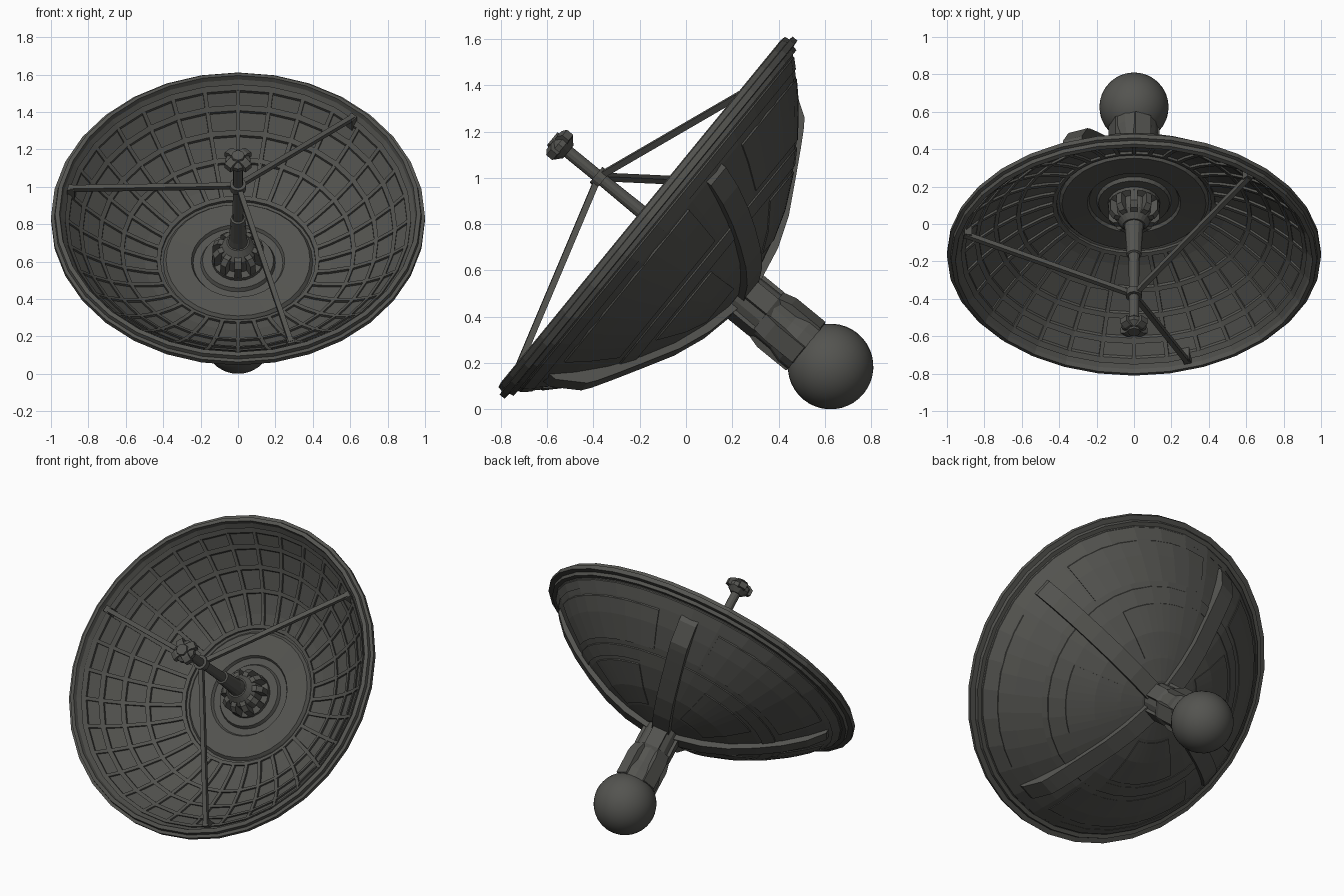
import bpy, bmesh, math
from mathutils import Matrix, Vector

if "Cube" in bpy.data.objects:
    bpy.data.objects.remove(bpy.data.objects["Cube"])

# Local frame: X = side, Y = up along the dish face, Z = along the dish axis from the ball centre
S, C = 0.774, 0.633
AXIS = Matrix(((1, 0, 0, 0), (0, C, -S, 0.625), (0, S, C, 0.185), (0, 0, 0, 1)))
N = 32

grey = bpy.data.materials.new("dark_grey_metal")
grey.diffuse_color = (0.088, 0.088, 0.08, 1)
grey.use_nodes = True
grey.node_tree.nodes["Principled BSDF"].inputs["Base Color"].default_value = grey.diffuse_color


def finish(name, bm, smooth=False):
    bmesh.ops.remove_doubles(bm, verts=bm.verts, dist=1e-5)
    bmesh.ops.recalc_face_normals(bm, faces=bm.faces)
    me = bpy.data.meshes.new(name)
    bm.to_mesh(me)
    bm.free()
    me.materials.append(grey)
    for p in me.polygons:
        p.use_smooth = smooth
    ob = bpy.data.objects.new(name, me)
    ob.matrix_world = AXIS
    bpy.context.collection.objects.link(ob)
    return ob


def add_lathe(bm, prof, n=N, closed=False):
    rings = []
    for k in range(n):
        a = 2 * math.pi * k / n
        rings.append([bm.verts.new((r * math.cos(a), r * math.sin(a), t)) for r, t in prof])
    m = len(prof)
    for k in range(n):
        A, B = rings[k], rings[(k + 1) % n]
        for i in range(m if closed else m - 1):
            j = (i + 1) % m
            q = [A[i], B[i], B[j], A[j]]
            if prof[i][0] == 0:
                q = [A[i], B[j], A[j]]
            elif prof[j][0] == 0:
                q = [A[i], B[i], A[j]]
            bm.faces.new(q)


def lathe(name, prof, n=N, closed=False):
    bm = bmesh.new()
    add_lathe(bm, prof, n, closed)
    return finish(name, bm)


def add_loft(bm, sections):
    """Skin a list of equal-length point loops and cap both ends."""
    L = [[bm.verts.new(p) for p in s] for s in sections]
    m = len(L[0])
    for A, B in zip(L, L[1:]):
        for i in range(m):
            bm.faces.new((A[i], A[(i + 1) % m], B[(i + 1) % m], B[i]))
    bm.faces.new(L[0])
    bm.faces.new(L[-1])


def polar(a, r, side, t):
    return Vector((r * math.cos(a) - side * math.sin(a), r * math.sin(a) + side * math.cos(a), t))


def add_strip(bm, a, pts, w):
    """Bar running outward at angle a; pts = (radius, low t, high t)."""
    add_loft(bm, [[polar(a, r, -w / 2, lo), polar(a, r, w / 2, lo),
                   polar(a, r, w / 2, hi), polar(a, r, -w / 2, hi)] for r, lo, hi in pts])


def add_rod(bm, p, q, rad, n=4):
    p, q = Vector(p), Vector(q)
    rot = (q - p).to_track_quat('Z', 'Y')
    add_loft(bm, [[c + rot @ Vector((rad * math.cos(2 * math.pi * (k + .5) / n),
                                     rad * math.sin(2 * math.pi * (k + .5) / n), 0))
                   for k in range(n)] for c in (p, q)])


def lookup(table, r):
    for (r0, t0), (r1, t1) in zip(table, table[1:]):
        if r <= r1:
            return t0 + (t1 - t0) * (r - r0) / (r1 - r0)
    return table[-1][1]


# Dish shell with stepped rim
outer = [(0, .5), (.12, .505), (.25, .535), (.4, .585), (.55, .66), (.68, .742),
         (.8, .838), (.88, .915), (.94, .98)]
inner = [(.4, .65), (.5, .685), (.62, .742), (.74, .825), (.84, .912), (.925, 1.005)]
rim = [(.965, .98), (.97, 1.0), (1.0, 1.003), (1.0, 1.03), (.982, 1.033), (.978, 1.055),
       (.955, 1.06), (.948, 1.035)]
floor = [(.385, .668), (.25, .662), (.24, .645), (.2, .645), (.19, .665), (.15, .665), (0, .665)]
lathe("dish_shell", outer + rim + inner[::-1] + floor)

# Raised grid inside the dish
bm = bmesh.new()
for k in range(N):
    add_strip(bm, 2 * math.pi * k / N,
              [(r, lookup(inner, r) - .012, lookup(inner, r) + .016)
               for r in (.42, .5, .62, .74, .84, .92)], .022)
finish("inner_ribs", bm)
bm = bmesh.new()
for r in (.425, .62, .74, .84, .915):
    a, b = r - .011, r + .011
    ta, tb = lookup(inner, a), lookup(inner, b)
    add_lathe(bm, [(a, ta - .012), (b, tb - .012), (b, tb + .016), (a, ta + .016)], N, True)
finish("inner_rings", bm)

# Rings on the back of the dish
bm = bmesh.new()
for a, b in ((.575, .64), (.9, .935)):
    ta, tb = lookup(outer, a), lookup(outer, b)
    add_lathe(bm, [(a, ta + .01), (a, ta - .007), (b, tb - .007), (b, tb + .01)], N, True)
finish("back_rings", bm)

# Four curved support arms (one opposite pair deeper near its ends) and the panels between them
arm_angles = [math.radians(22 + 90 * k) for k in range(4)]
bm = bmesh.new()
for k, a in enumerate(arm_angles):
    deep = (0, 0, 0, 0, .012, .03, .035, .01) if k % 2 else (0,) * 8
    base = ((.08, .035), (.25, .035), (.4, .032), (.55, .03), (.68, .032), (.76, .034), (.8, .034), (.88, .02))
    add_strip(bm, a, [(r, lookup(outer, r) - h - d, lookup(outer, r) + .015)
                      for (r, h), d in zip(base, deep)], .11)
finish("back_arms", bm)
bm = bmesh.new()
for a in arm_angles:
    for radii, half in (((.27, .4, .55), 22), ((.67, .8, .87), 32)):
        secs = []
        for k in range(9):
            b = a + math.pi / 4 + math.radians(half) * (k / 4 - 1)
            secs.append([polar(b, r, 0, lookup(outer, r) - .006) for r in radii] +
                        [polar(b, r, 0, lookup(outer, r) + .012) for r in radii[::-1]])
        add_loft(bm, secs)
finish("back_panels", bm)

# Ball and neck
bm = bmesh.new()
bmesh.ops.create_uvsphere(bm, u_segments=32, v_segments=20, radius=.185)
finish("base_ball", bm, True)
lathe("neck", [(0, .08), (.125, .08), (.125, .19), (.108, .25), (.104, .56), (0, .56)], 16)
bm = bmesh.new()
for a in arm_angles:
    add_strip(bm, a + math.pi / 4, [(.08, .13, .36), (.11, .13, .36), (.128, .14, .3)], .09)
    add_strip(bm, a, [(.08, .3, .54), (.113, .36, .54)], .09)
finish("neck_plates", bm)

# Hub with fins in the dish centre
lathe("hub", [(0, .64), (.14, .64), (.14, .685), (.105, .695), (.1, .77), (.06, .82), (0, .82)], 20)
bm = bmesh.new()
for k in range(10):
    add_strip(bm, 2 * math.pi * (k + .5) / 10,
              [(.08, .66, .79), (.11, .66, .785), (.137, .66, .755)], .035)
finish("hub_fins", bm)

# Mast, collar and receiver head
lathe("mast", [(0, .8), (.055, .8), (.047, .86), (.04, 1.02), (.03, 1.025), (.027, 1.25),
               (.027, 1.5), (0, 1.5)], 12)
lathe("mast_collar", [(0, 1.27), (.044, 1.27), (.044, 1.31), (0, 1.31)], 12)
lathe("receiver_head", [(0, 1.465), (.035, 1.465), (.068, 1.495), (.068, 1.52), (.04, 1.54),
                        (.035, 1.555), (0, 1.555)], 8)
bm = bmesh.new()
for k in range(4):
    add_strip(bm, math.pi * (k / 2 + .25), [(.02, 1.49, 1.545), (.05, 1.49, 1.545), (.078, 1.495, 1.53)], .045)
finish("receiver_tabs", bm)

# Three struts from rim to collar, with feet
struts, feet = bmesh.new(), bmesh.new()
for deg in (48, 168, -72):
    a = math.radians(deg)
    add_rod(struts, polar(a, .02, 0, 1.29), polar(a, .915, 0, 1.04), .019)
    add_strip(feet, a, [(.89, .95, 1.05), (.93, .99, 1.05)], .04)
finish("struts", struts)
finish("strut_feet", feet)
